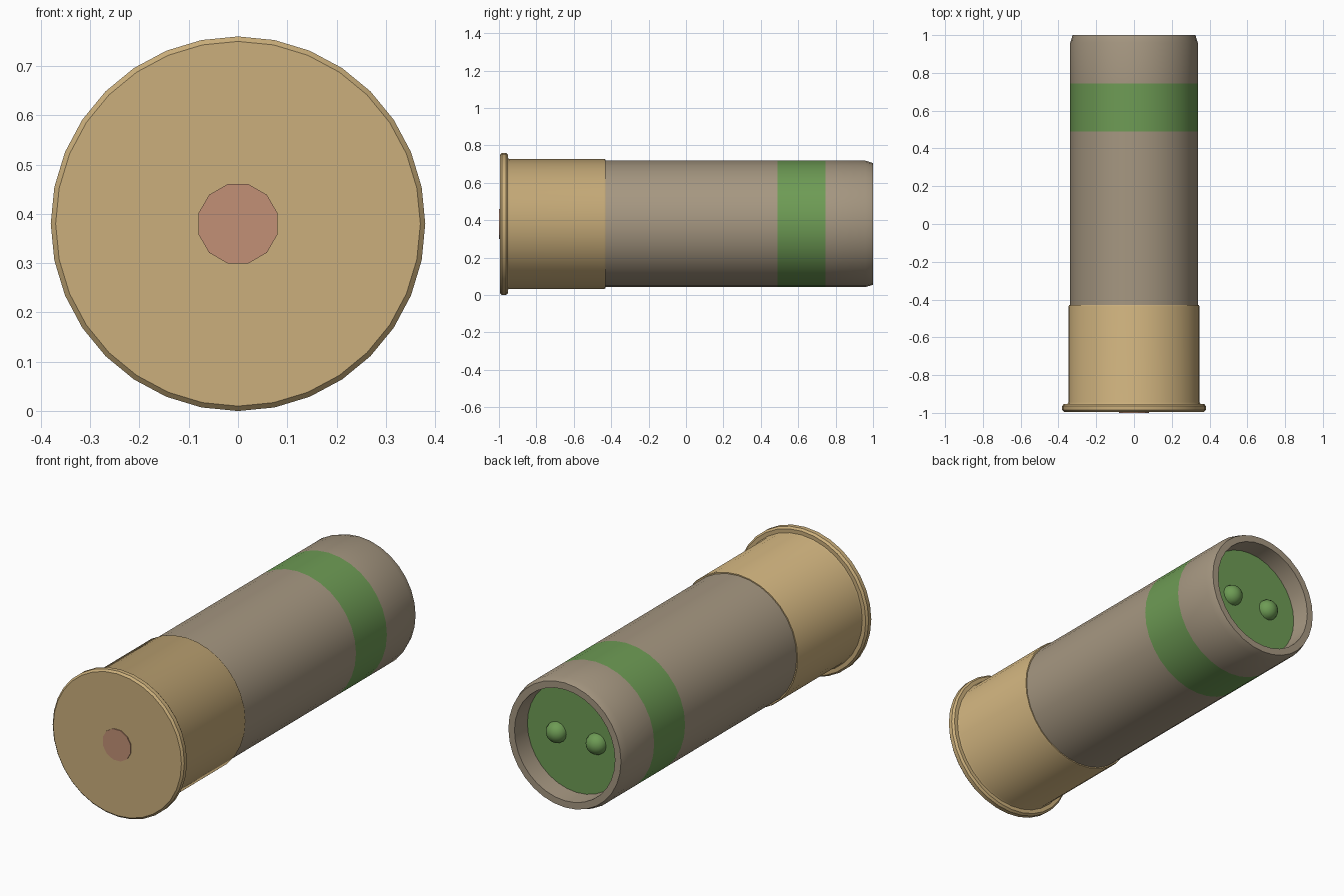
import bpy, math

if "Cube" in bpy.data.objects:
    bpy.data.objects.remove(bpy.data.objects["Cube"])

CZ = 0.38  # height of the shell axis


def material(name, rgb):
    m = bpy.data.materials.new(name)
    m.diffuse_color = (*rgb, 1)
    m.use_nodes = True
    m.node_tree.nodes["Principled BSDF"].inputs["Base Color"].default_value = m.diffuse_color
    return m


BRASS = material("brass", (0.60, 0.43, 0.20))
HULL = material("hull", (0.38, 0.31, 0.22))
GREEN = material("green", (0.155, 0.33, 0.09))
COPPER = material("copper", (0.54, 0.28, 0.18))


def lathe(name, profile, mats, sides=32, phase=0.0, cx=0.0, band=()):
    """Spin (radius, y) points about the y axis; radius 0 makes a pole."""
    verts, rings, faces, slots = [], [], [], []
    for r, y in profile:
        n = sides if r > 0 else 1
        rings.append([len(verts) + i for i in range(n)])
        for i in range(n):
            a = 2 * math.pi * i / sides + phase
            verts.append((cx + r * math.sin(a), y, CZ + r * math.cos(a)))
    for s, (a, b) in enumerate(zip(rings, rings[1:])):
        if len(a) == 1:
            new = [b[::-1]] if profile[s][1] == profile[s + 1][1] else \
                [(a[0], b[(i + 1) % sides], b[i]) for i in range(sides)]
        elif len(b) == 1:
            new = [a] if profile[s][1] == profile[s + 1][1] else \
                [(a[i], a[(i + 1) % sides], b[0]) for i in range(sides)]
        else:
            new = [(a[i], a[(i + 1) % sides], b[(i + 1) % sides], b[i]) for i in range(sides)]
        faces += new
        slots += [1 if s in band else 0] * len(new)
    mesh = bpy.data.meshes.new(name)
    mesh.from_pydata(verts, [], faces)
    for m in mats:
        mesh.materials.append(m)
    mesh.polygons.foreach_set("material_index", slots)
    mesh.validate()
    obj = bpy.data.objects.new(name, mesh)
    bpy.context.collection.objects.link(obj)
    # outward normals and smooth sides with crisp edges
    bpy.ops.object.select_all(action='DESELECT')
    obj.select_set(True)
    bpy.context.view_layer.objects.active = obj
    bpy.ops.object.mode_set(mode='EDIT')
    bpy.ops.mesh.select_all(action='SELECT')
    bpy.ops.mesh.delete_loose()
    bpy.ops.mesh.select_all(action='SELECT')
    bpy.ops.mesh.normals_make_consistent(inside=False)
    bpy.ops.object.mode_set(mode='OBJECT')
    bpy.ops.object.shade_smooth_by_angle(angle=math.radians(30))
    return obj


# Brass base with its bevelled rim
lathe("brass_base", [(0, -0.995), (0.37, -0.995), (0.38, -0.985), (0.38, -0.963),
                     (0.371, -0.952), (0.351, -0.952), (0.347, -0.943),
                     (0.347, -0.437), (0.344, -0.43), (0.336, -0.43)], [BRASS])

# Primer in the middle of the base
lathe("primer", [(0, -1.0), (0.083, -1.0), (0.083, -0.99)], [COPPER],
      sides=12, phase=math.pi / 12)

# Hull with a painted band, chamfered mouth and recessed inner wall
lathe("hull", [(0.338, -0.45), (0.338, 0.49), (0.338, 0.745), (0.338, 0.96),
               (0.325, 1.0), (0.29, 1.0), (0.285, 0.89)], [HULL, GREEN], band=(1,))

# Recessed plug closing the mouth
lathe("mouth_plug", [(0.287, 0.87), (0.287, 0.90), (0, 0.90)], [GREEN])

# Two domed studs on the plug
for side, x in (("left", -0.115), ("right", 0.115)):
    dome = [(0.054 * math.cos(t), 0.90 + 0.05 * math.sin(t))
            for t in (k * math.pi / 12 for k in range(6))] + [(0, 0.95)]
    lathe("stud_" + side, dome, [GREEN], sides=16, cx=x)
